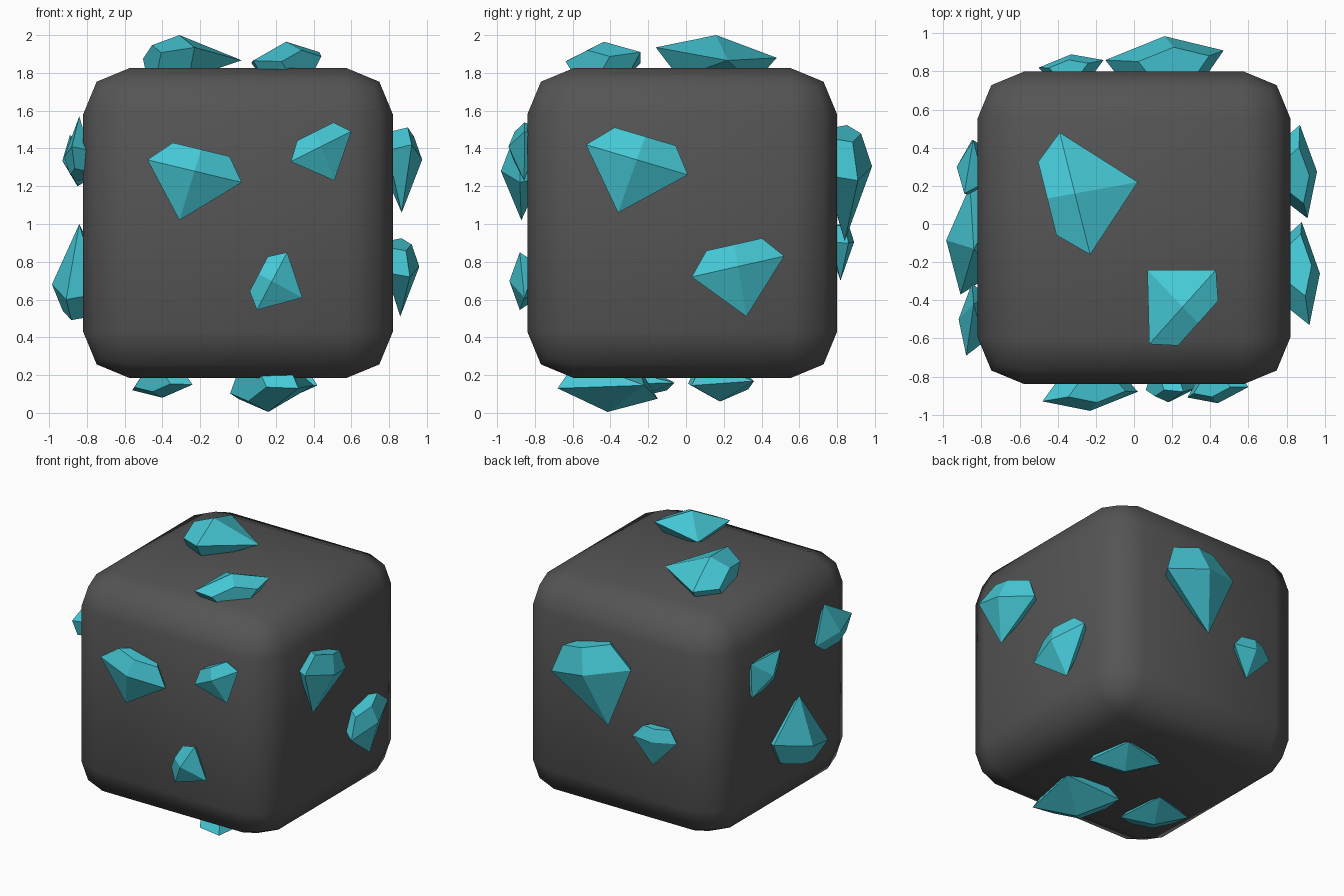
import bpy, bmesh, math
from mathutils import Vector

if "Cube" in bpy.data.objects:
    bpy.data.objects.remove(bpy.data.objects["Cube"])

CENTRE = Vector((0.0, -0.02, 1.005))
HALF = 0.82


def material(name, rgb):
    m = bpy.data.materials.new(name)
    m.diffuse_color = (*rgb, 1)
    m.use_nodes = True
    m.node_tree.nodes["Principled BSDF"].inputs["Base Color"].default_value = m.diffuse_color
    return m


def add_object(name, bm, mat):
    bmesh.ops.recalc_face_normals(bm, faces=bm.faces)
    mesh = bpy.data.meshes.new(name)
    bm.to_mesh(mesh)
    bm.free()
    mesh.materials.append(mat)
    ob = bpy.data.objects.new(name, mesh)
    bpy.context.collection.objects.link(ob)
    return ob


stone = material("dark_stone", (0.09, 0.09, 0.09))
crystal = material("crystal", (0.06, 0.58, 0.67))

# Rounded stone block
bm = bmesh.new()
bmesh.ops.create_cube(bm, size=2 * HALF)
bmesh.ops.bevel(bm, geom=bm.edges[:], offset=0.245, segments=2, profile=0.5,
                affect='EDGES', clamp_overlap=True)
bmesh.ops.translate(bm, verts=bm.verts, vec=CENTRE)
block = add_object("stone_block", bm, stone)
for p in block.data.polygons:
    p.use_smooth = True


def gem(name, axes, end_a, end_b, tip, peak):
    """Five-sided cut gem lying in a block face: two girdle ends (u, v, height),
    pavilion tip (u, v) and height of the outermost girdle corner."""
    U, V, N = (Vector(a) for a in axes)
    base = N * (N.dot(CENTRE) + HALF)
    a, b = Vector(end_a), Vector(end_b)
    mid, half = (a + b) / 2, (b - a) / 2
    k = (peak - mid.z) / (1 - math.sin(math.radians(18)))
    mid.z = peak - k
    down = Vector((tip[0] - mid.x, tip[1] - mid.y, 0))
    bm = bmesh.new()

    def vert(p):
        return bm.verts.new(base + U * p.x + V * p.y + N * p.z)

    def ring(scale, shift):
        out = []
        for i in range(5):
            t = math.radians(18 + 72 * i)
            side = half * (math.cos(t) / math.cos(math.radians(18)))
            out.append(vert(mid + down * shift
                            + (side + Vector((0, 0, k * math.sin(t)))) * scale))
        return out

    girdle, table = ring(1, 0), ring(0.6, -0.44)
    point = vert(mid + down)
    bm.faces.new(table)
    for i in range(5):
        j = (i + 1) % 5
        bm.faces.new((girdle[i], girdle[j], table[j], table[i]))
        bm.faces.new((girdle[j], girdle[i], point))
    add_object(name, bm, crystal)


X, Y, Z = (1, 0, 0), (0, 1, 0), (0, 0, 1)
AXES = {
    "front": (X, Z, (0, -1, 0)), "back": (X, Z, Y),
    "right": (Y, Z, X), "left": (Y, Z, (-1, 0, 0)),
    "top": (X, Y, Z), "bottom": (X, Y, (0, 0, -1)),
}
# Gems set into each face
GEMS = {
    "front": [((-0.48, 1.34, 0.09), (0.02, 1.22, 0.04), (-0.31, 1.02), 0.14),
              ((0.28, 1.33, 0.07), (0.60, 1.49, 0.015), (0.51, 1.23), 0.10),
              ((0.26, 0.85, 0.04), (0.10, 0.545, 0.04), (0.34, 0.61), 0.095)],
    "right": [((-0.53, 1.42, 0.10), (0.01, 1.26, 0.06), (-0.36, 1.06), 0.155),
              ((0.03, 0.72, 0.09), (0.52, 0.83, 0.05), (0.32, 0.51), 0.14)],
    "top": [((-0.39, 0.48, 0.055), (-0.23, -0.16, 0.11), (0.02, 0.22), 0.175),
            ((0.43, -0.24, 0.085), (0.08, -0.63, 0.04), (0.07, -0.24), 0.14)],
    "back": [((0.47, 1.23, 0.11), (-0.15, 1.38, 0.06), (0.05, 0.91), 0.185),
             ((-0.16, 0.90, 0.06), (-0.50, 0.91, 0.02), (-0.30, 0.70), 0.09)],
    "left": [((-0.69, 1.41, 0.06), (-0.31, 1.30, 0.03), (-0.42, 1.57), 0.10),
             ((0.16, 1.47, 0.07), (0.44, 1.20, 0.03), (0.44, 1.45), 0.11),
             ((-0.37, 0.60, 0.09), (0.20, 0.76, 0.04), (-0.13, 1.00), 0.165)],
    "bottom": [((0.42, 0.03, 0.04), (0.04, 0.33, 0.06), (0.35, 0.36), 0.125),
               ((0.00, -0.15, 0.11), (0.32, -0.68, 0.055), (0.40, -0.22), 0.18),
               ((-0.24, -0.43, 0.035), (-0.56, -0.10, 0.065), (-0.28, -0.06), 0.105)],
}
for face, items in GEMS.items():
    for n, spec in enumerate(items, 1):
        gem(f"gem_{face}_{n}", AXES[face], *spec)
